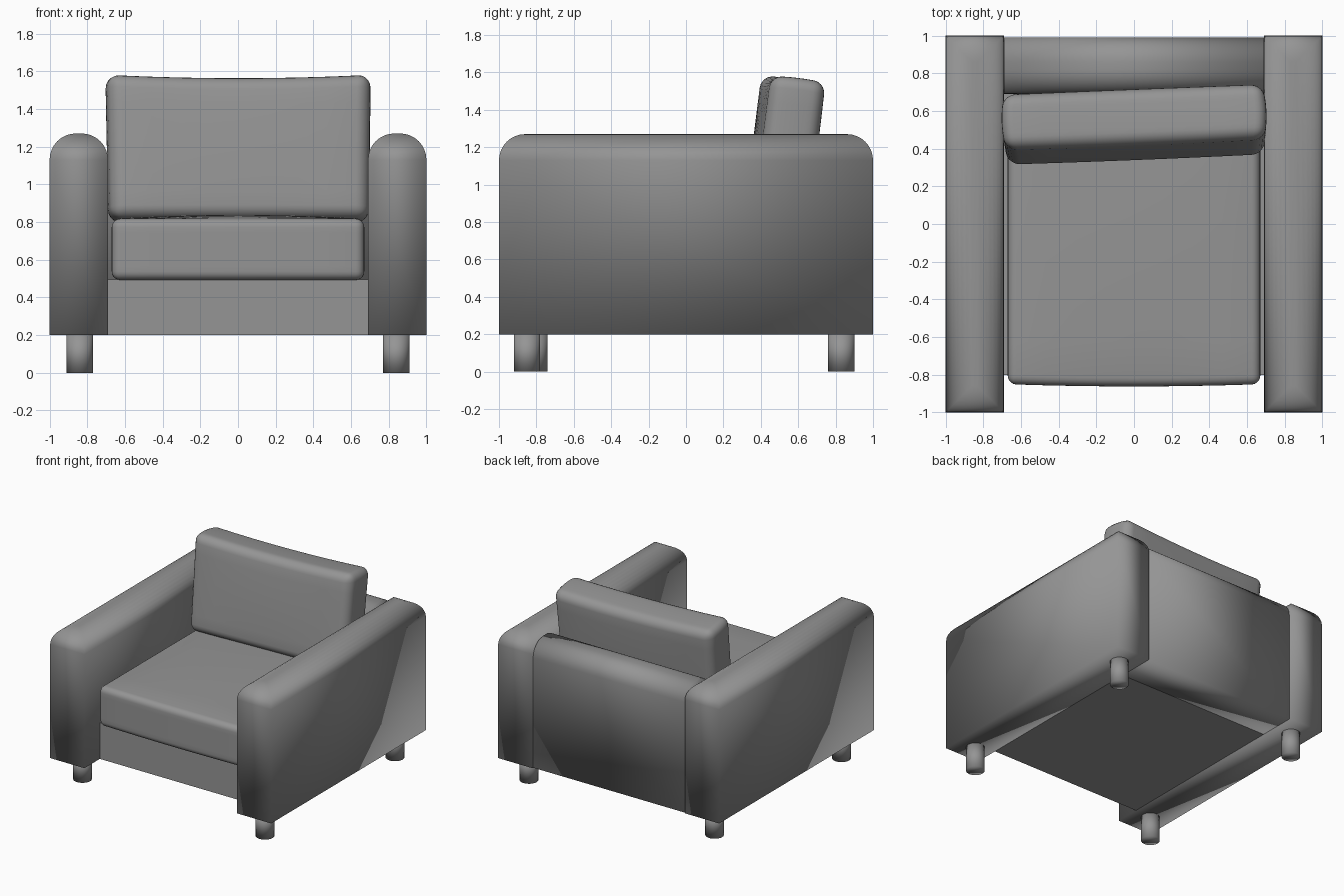
import bpy, bmesh
from math import radians
from mathutils import Vector

if "Cube" in bpy.data.objects:
    bpy.data.objects.remove(bpy.data.objects["Cube"])

# Dark grey upholstery
fabric = bpy.data.materials.new("dark_grey")
fabric.diffuse_color = (0.3, 0.3, 0.3, 1)
fabric.use_nodes = True
fabric.node_tree.nodes["Principled BSDF"].inputs["Base Color"].default_value = fabric.diffuse_color


def finish(name, bm, angle=40):
    bmesh.ops.recalc_face_normals(bm, faces=bm.faces)
    mesh = bpy.data.meshes.new(name)
    bm.to_mesh(mesh)
    bm.free()
    mesh.materials.append(fabric)
    ob = bpy.data.objects.new(name, mesh)
    bpy.context.collection.objects.link(ob)
    bpy.ops.object.select_all(action='DESELECT')
    ob.select_set(True)
    bpy.context.view_layer.objects.active = ob
    bpy.ops.object.shade_smooth_by_angle(angle=radians(angle))
    return ob


def box(lo, hi):
    lo, hi = Vector(lo), Vector(hi)
    bm = bmesh.new()
    bmesh.ops.create_cube(bm, size=1)
    for v in bm.verts:
        v.co = Vector((lo[i] + (v.co[i] + 0.5) * (hi[i] - lo[i]) for i in range(3)))
    return bm


def bevel(bm, edges, width, segments):
    bmesh.ops.bevel(bm, geom=edges, offset=width, segments=segments,
                    profile=0.5, affect='EDGES')


def padded_block(name, lo, hi, radius, all_round=True):
    """Soft-shaded box rounded along its top edges (or just front and back)."""
    bm = box(lo, hi)
    edges = [e for e in bm.edges
             if all(v.co.z > hi[2] - 1e-4 for v in e.verts)
             and (all_round or abs(e.verts[0].co.y - e.verts[1].co.y) < 1e-4)]
    bevel(bm, edges, radius, 8)
    return finish(name, bm, 180)


def cushion(name, size, radius, shape):
    """Rounded box, sliced into a grid and then pushed into shape."""
    half = Vector(size) / 2
    bm = box(-half, half)
    bevel(bm, bm.edges[:], radius, 5)
    for axis in range(3):
        normal = Vector((0, 0, 0))
        normal[axis] = 1
        for k in range(1, 8):
            at = normal * ((k / 4 - 1) * (half[axis] - radius))
            bmesh.ops.bisect_plane(bm, geom=bm.verts[:] + bm.edges[:] + bm.faces[:],
                                   plane_co=at, plane_no=normal)
    for v in bm.verts:
        u = Vector((v.co[i] / half[i] for i in range(3)))
        v.co += shape(u)
    return finish(name, bm)


def bulge(a, b):
    return (1 - a * a) * (1 - b * b)


# Arms
padded_block("left_arm", (-1, -1, 0.2), (-0.69, 1, 1.27), 0.14)
padded_block("right_arm", (0.69, -1, 0.2), (1, 1, 1.27), 0.14)

# Back panel and seat base
padded_block("back_panel", (-0.69, 0.69, 0.2), (0.69, 0.99, 1.23), 0.13, False)
finish("seat_base", box((-0.69, -0.8, 0.2), (0.69, 0.7, 0.495)))

# Seat cushion, crowned on top and slightly bowed at the front
seat = cushion("seat_cushion", (1.34, 1.54, 0.325), 0.045, lambda u: Vector((
    0,
    -0.012 * (1 - u.x * u.x) if u.y < -0.9 else 0,
    0.02 * bulge(u.x, u.y) * (u.z + 1) / 2)))
seat.location = (0, -0.08, 0.655)

# Loose back cushion, leaning back and turned a little
back = cushion("back_cushion", (1.36, 0.295, 0.74), 0.06, lambda u: Vector((
    u.x * (0.018 * bulge(u.y, 0) + 0.006 * u.z),
    0.012 * u.y * bulge(u.x, u.z),
    0.018 * u.x * u.x * max(u.z, 0) + 0.008 * bulge(u.y, 0) * u.z)))
back.location = (0.002, 0.527, 1.18)
back.rotation_euler = (radians(-7), 0, radians(2.3))

# Round legs
for name, x, y in (("front_left_leg", -0.84, -0.81), ("front_right_leg", 0.84, -0.85),
                   ("back_left_leg", -0.84, 0.83), ("back_right_leg", 0.84, 0.83)):
    bm = bmesh.new()
    bmesh.ops.create_cone(bm, cap_ends=True, segments=32, radius1=0.07,
                          radius2=0.07, depth=0.2)
    leg = finish(name, bm, 180)
    leg.location = (x, y, 0.1)
